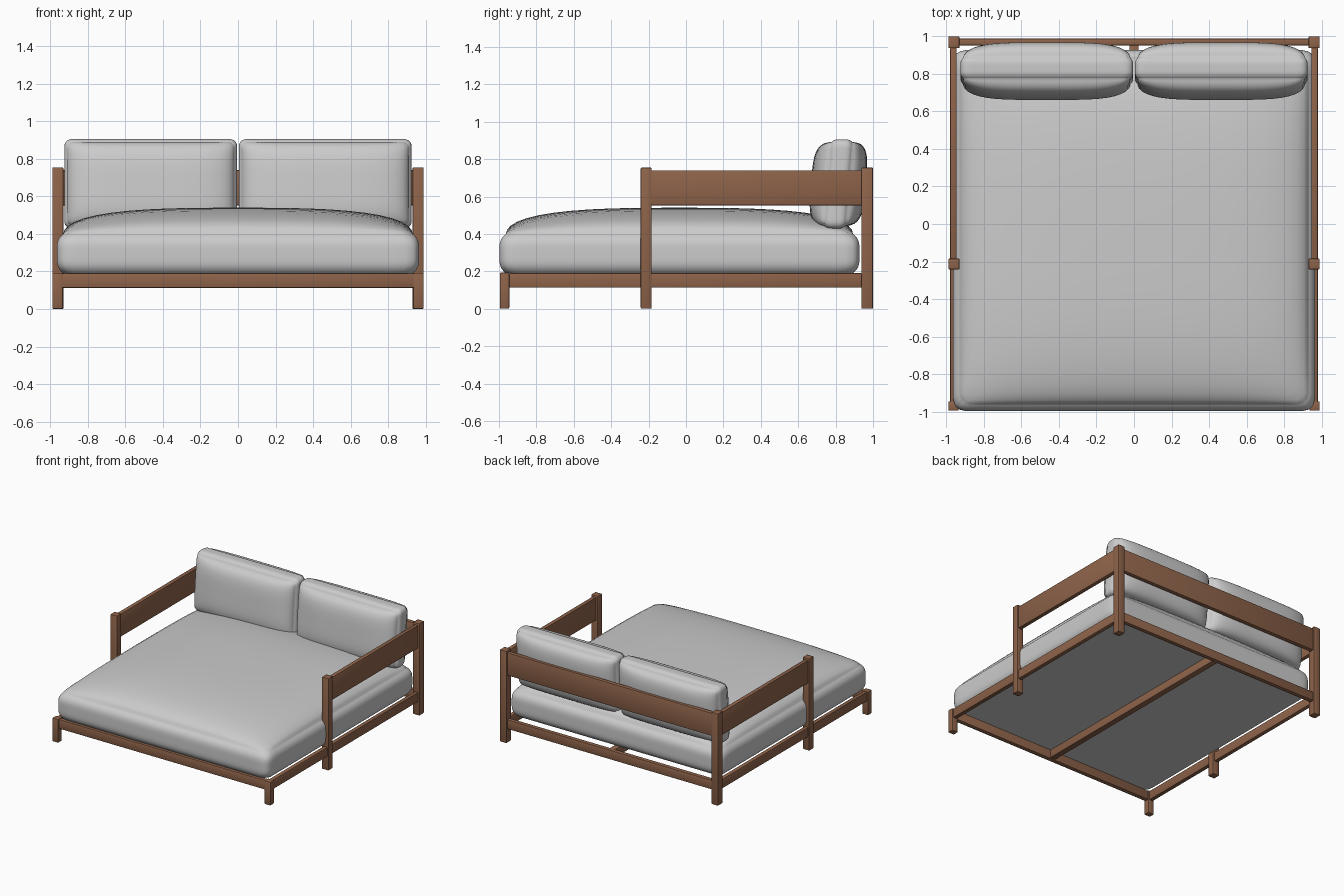
import bpy, bmesh, math
from mathutils import Vector

cube = bpy.data.objects.get("Cube")
if cube:
    bpy.data.objects.remove(cube, do_unlink=True)


def material(name, colour):
    mat = bpy.data.materials.new(name)
    mat.use_nodes = True
    mat.diffuse_color = (*colour, 1)
    mat.node_tree.nodes["Principled BSDF"].inputs["Base Color"].default_value = (*colour, 1)
    return mat


wood = material("brown wood", (0.27, 0.125, 0.068))
fabric = material("light grey fabric", (0.6, 0.6, 0.6))


def finish(name, bm, mat, angle):
    bmesh.ops.recalc_face_normals(bm, faces=bm.faces)
    mesh = bpy.data.meshes.new(name)
    bm.to_mesh(mesh)
    bm.free()
    mesh.materials.append(mat)
    obj = bpy.data.objects.new(name, mesh)
    bpy.context.collection.objects.link(obj)
    bpy.ops.object.select_all(action="DESELECT")
    obj.select_set(True)
    bpy.context.view_layer.objects.active = obj
    bpy.ops.object.shade_smooth_by_angle(angle=math.radians(angle))
    return obj


def beam(name, x, y, z, bevel=0.006):
    """Softly bevelled wooden bar filling the given (min, max) ranges."""
    bm = bmesh.new()
    bmesh.ops.create_cube(bm, size=1)
    for v in bm.verts:
        v.co = Vector([(lo + hi) / 2 + c * (hi - lo) for c, (lo, hi) in zip(v.co, (x, y, z))])
    bmesh.ops.bevel(bm, geom=bm.edges[:], offset=bevel, segments=2, profile=0.5, affect="EDGES")
    return finish(name, bm, wood, 40)


def cushion(name, half, radius, edge, dome, power, inset, both, place):
    """Rounded slab whose thickness swells from its edge to its middle."""
    bm = bmesh.new()
    bmesh.ops.create_cube(bm, size=2)
    bmesh.ops.subdivide_edges(bm, edges=bm.edges[:], cuts=23, use_grid_fill=True)
    for vert in bm.verts:
        u, v, w = (math.sin(c * math.pi / 2) for c in vert.co)
        swell = math.sqrt(max(0, 1 - abs(u) ** power) * max(0, 1 - abs(v) ** power))
        high = edge + dome * swell
        low = -high if both else 0
        t = low + (high - low) * (w + 1) / 2
        # round the plan corners
        p = Vector((u * half[0], v * half[1]))
        core = Vector([max(r - h, min(h - r, c)) for c, h, r in zip(p, half, (radius, radius))])
        d = p - core
        if d.length > 1e-6:
            p = core + d * (max(abs(d.x), abs(d.y)) / d.length)
        # pull the rim in towards top and bottom
        pull = inset * abs(w) ** 4
        p.x *= 1 - pull * abs(u) ** 6 / half[0]
        p.y *= 1 - pull * abs(v) ** 6 / half[1]
        vert.co = place(p.x, p.y, t)
    return finish(name, bm, fabric, 60)


# Posts, side rails and arm boards, mirrored left and right
for side, s in (("left", 1), ("right", -1)):
    def span(a, b):
        return tuple(sorted((s * a, s * b)))
    beam(side + "_back_post", span(0.93, 0.99), (0.937, 1.0), (0, 0.755))
    beam(side + "_arm_post", span(0.93, 0.99), (-0.242, -0.184), (0, 0.755))
    beam(side + "_front_post", span(0.935, 0.99), (-0.995, -0.945), (0, 0.193))
    beam(side + "_base_rail", span(0.945, 0.98), (-0.95, 0.94), (0.113, 0.19))
    beam(side + "_arm_board", span(0.945, 0.98), (-0.19, 0.94), (0.552, 0.74))

# Cross members
beam("front_rail", (-0.94, 0.94), (-0.985, -0.948), (0.113, 0.19))
beam("back_rail", (-0.935, 0.935), (0.952, 0.988), (0.113, 0.19))
beam("back_board", (-0.935, 0.935), (0.952, 0.988), (0.552, 0.74))
beam("centre_beam", (-0.025, 0.025), (-0.95, 0.955), (0.12, 0.188))

# Seat mattress
cushion("seat_mattress", (0.966, 0.963), 0.07, 0.21, 0.14, 3, 0.035, False,
        lambda x, y, t: Vector((x, y - 0.035, 0.19 + t)))

# Two back pillows, leaning slightly backwards
for side, s in (("left", 1), ("right", -1)):
    cushion(side + "_back_pillow", (0.461, 0.239), 0.04, 0.055, 0.092, 4, 0.015, True,
            lambda x, y, t: Vector((s * 0.465 + x, 0.815 + t + 0.08 * y, 0.667 + y)))
